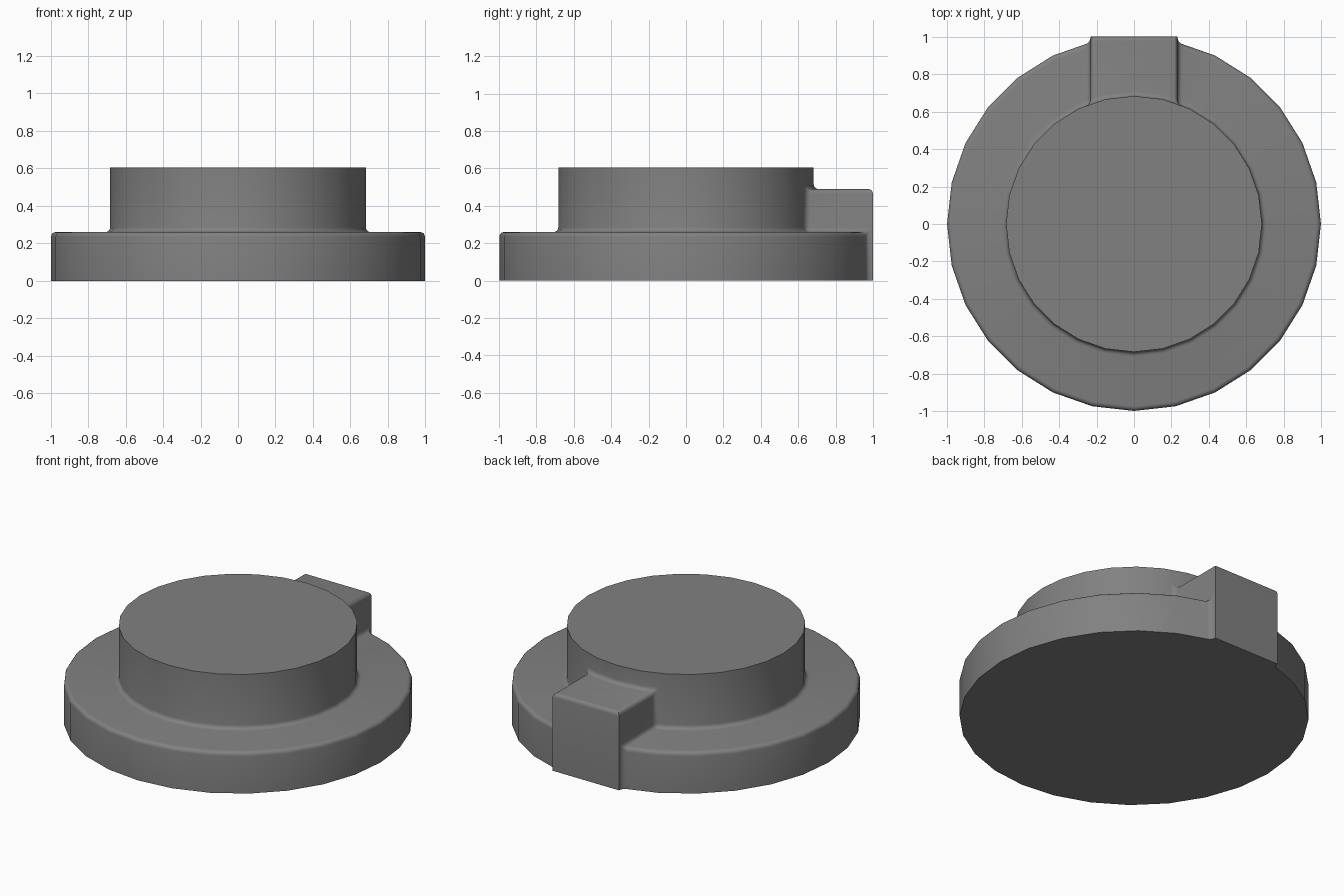
import bpy, bmesh
from math import radians, cos, sin, tau

if "Cube" in bpy.data.objects:
    bpy.data.objects.remove(bpy.data.objects["Cube"])

SIDES = 28
RIM_Z, BOSS_Z, TAB_Z = 0.26, 0.605, 0.49
FLANGE_R, BOSS_R, TAB_X = 0.998, 0.683, 0.232

grey = bpy.data.materials.new("mid grey")
grey.use_nodes = True
colour = (0.22, 0.22, 0.22, 1)
grey.diffuse_color = colour
grey.node_tree.nodes["Principled BSDF"].inputs["Base Color"].default_value = colour


def make_object(name, bm):
    bmesh.ops.recalc_face_normals(bm, faces=bm.faces)
    mesh = bpy.data.meshes.new(name)
    bm.to_mesh(mesh)
    bm.free()
    mesh.materials.append(grey)
    obj = bpy.data.objects.new(name, mesh)
    bpy.context.collection.objects.link(obj)
    return obj


# Stepped round body: wide flange with a boss on top
bm = bmesh.new()
rings = []
for r, z in [(FLANGE_R, 0), (FLANGE_R, RIM_Z), (BOSS_R, RIM_Z), (BOSS_R, BOSS_Z)]:
    rings.append([bm.verts.new((r * cos(tau * i / SIDES), r * sin(tau * i / SIDES), z))
                  for i in range(SIDES)])
for low, high in zip(rings, rings[1:]):
    for i in range(SIDES):
        j = (i + 1) % SIDES
        bm.faces.new((low[i], low[j], high[j], high[i]))
bm.faces.new(rings[0])
bm.faces.new(rings[-1])
body = make_object("flanged_cap", bm)

# Locating tab at the back
bm = bmesh.new()
bmesh.ops.create_cube(bm, size=1)
for v in bm.verts:
    v.co = (v.co.x * 2 * TAB_X, 0.75 + v.co.y * 0.5, (v.co.z + 0.5) * TAB_Z)
tab = make_object("locating_tab", bm)
tab.hide_render = True

# Merge the tab into the body
union = body.modifiers.new("merge_tab", "BOOLEAN")
union.operation = "UNION"
union.solver = "EXACT"
union.object = tab
bpy.context.view_layer.objects.active = body
body.select_set(True)
bpy.ops.object.modifier_apply(modifier=union.name)
bpy.data.objects.remove(tab)

# Fillet the inside corners, round the flange rim and the tab's top sides
bm = bmesh.new()
bm.from_mesh(body.data)
bmesh.ops.remove_doubles(bm, verts=bm.verts, dist=0.0005)
bmesh.ops.dissolve_limit(bm, angle_limit=radians(1), verts=bm.verts, edges=bm.edges)


def at(edge, axis, value):
    return all(abs(abs(v.co[axis]) - value) < 0.002 for v in edge.verts)


def rounded(edge):
    if len(edge.link_faces) != 2 or edge.calc_face_angle() < radians(20):
        return False
    rim = at(edge, 2, RIM_Z)
    tab_side = at(edge, 2, TAB_Z) and at(edge, 0, TAB_X)
    return rim or tab_side or not edge.is_convex


bmesh.ops.bevel(bm, geom=[e for e in bm.edges if rounded(e)], offset=0.025,
                offset_type="OFFSET", segments=4, profile=0.5,
                affect="EDGES", clamp_overlap=False)
bm.to_mesh(body.data)
bm.free()

bpy.ops.object.shade_smooth_by_angle(angle=radians(30))
